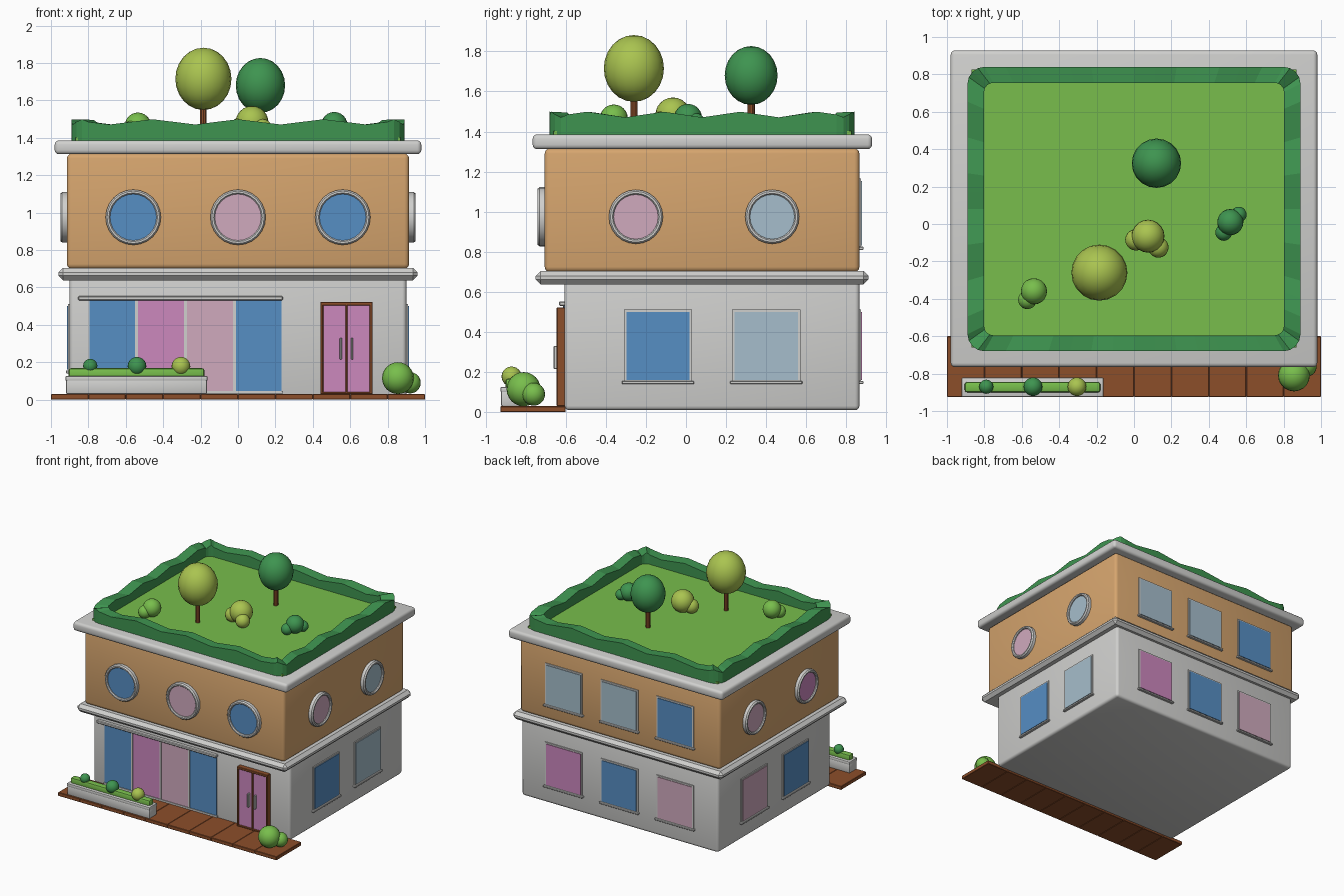
import bpy, bmesh, math
from mathutils import Matrix, Vector

if "Cube" in bpy.data.objects:
    bpy.data.objects.remove(bpy.data.objects["Cube"])


def material(name, r, g, b):
    m = bpy.data.materials.new(name)
    lin = [(c / 255 / 12.92 if c < 10 else ((c / 255 + 0.055) / 1.055) ** 2.4) for c in (r, g, b)]
    m.diffuse_color = (*lin, 1)
    m.use_nodes = True
    m.node_tree.nodes["Principled BSDF"].inputs["Base Color"].default_value = m.diffuse_color
    return m


TAN = material("tan wall", 214, 165, 110)
GREY = material("light grey", 208, 208, 206)
LAWN = material("lawn green", 120, 190, 76)
DARK = material("dark green", 62, 148, 80)
LIME = material("lime green", 170, 196, 80)
BROWN = material("brown wood", 140, 78, 42)
BLUE = material("blue glass", 86, 142, 196)
MAGENTA = material("magenta glass", 204, 136, 190)
PINK = material("pale pink glass", 208, 170, 190)
PALE = material("pale blue glass", 166, 190, 204)


def finish(name, bm, mat, smooth=True, matrix=None):
    if matrix:
        bm.transform(matrix)
    bmesh.ops.recalc_face_normals(bm, faces=bm.faces)
    me = bpy.data.meshes.new(name)
    bm.to_mesh(me)
    bm.free()
    ob = bpy.data.objects.new(name, me)
    bpy.context.collection.objects.link(ob)
    me.materials.append(mat)
    if smooth:
        bpy.ops.object.select_all(action='DESELECT')
        ob.select_set(True)
        bpy.context.view_layer.objects.active = ob
        bpy.ops.object.shade_smooth_by_angle(angle=math.radians(35))
    return ob


def box(name, lo, hi, mat, bevel=0, seg=1, matrix=None):
    bm = bmesh.new()
    lo, hi = Vector(lo), Vector(hi)
    bmesh.ops.create_cube(bm, size=1, matrix=Matrix.Translation((lo + hi) / 2)
                          @ Matrix.Diagonal((*(hi - lo), 1)))
    if bevel:
        bmesh.ops.bevel(bm, geom=bm.edges[:], offset=bevel, segments=seg, profile=0.5, affect='EDGES')
    return finish(name, bm, mat, True, matrix)


def ball(name, x, y, z, r, mat, stretch=1.0):
    bm = bmesh.new()
    bmesh.ops.create_uvsphere(bm, u_segments=20, v_segments=12, radius=r)
    return finish(name, bm, mat, True, Matrix.Translation((x, y, z)) @ Matrix.Diagonal((1, 1, stretch, 1)))


def cylinder(name, r, depth, mat, matrix, sides=24):
    bm = bmesh.new()
    bmesh.ops.create_cone(bm, cap_ends=True, segments=sides, radius1=r, radius2=r, depth=depth)
    return finish(name, bm, mat, True, matrix)


def wall(side, plane):
    """Local axes on a wall: u to the right, v up, w outward."""
    n = {"front": Vector((0, -1, 0)), "right": Vector((1, 0, 0)),
         "back": Vector((0, 1, 0)), "left": Vector((-1, 0, 0))}[side]
    v = Vector((0, 0, 1))
    u = v.cross(n)
    m = Matrix((u, v, n)).transposed().to_4x4()
    m.translation = n * plane
    return m


def square_window(name, frame, u, z0, z1, mat, hw=0.17):
    box(name + "_frame", (u - hw, z0, -0.01), (u + hw, z1, 0.008), GREY, matrix=frame)
    box(name + "_glass", (u - hw + 0.012, z0 + 0.012, 0), (u + hw - 0.012, z1 - 0.012, 0.013), mat, matrix=frame)
    box(name + "_sill", (u - hw - 0.01, z0 - 0.01, -0.01), (u + hw + 0.01, z0 + 0.006, 0.02), GREY, 0.003, matrix=frame)


def round_window(name, frame, u, z, r, mat):
    # Ring swept from a small rounded profile
    bm = bmesh.new()
    ri = r - 0.024
    prof = [(r, -0.01), (r, 0.025), (r - 0.008, 0.035), (ri + 0.006, 0.035), (ri, 0.028), (ri, -0.01)]
    n = 24
    rows = [[bm.verts.new((u + p * math.cos(a), z + p * math.sin(a), w)) for p, w in prof]
            for a in (2 * math.pi * i / n for i in range(n))]
    for i in range(n):
        a, b = rows[i], rows[(i + 1) % n]
        for j in range(len(prof)):
            k = (j + 1) % len(prof)
            bm.faces.new((a[j], b[j], b[k], a[k]))
    finish(name + "_ring", bm, GREY, True, frame)
    cylinder(name + "_glass", ri + 0.002, 0.03, mat, frame @ Matrix.Translation((u, z, 0.005)))


# Main storeys and cornices
box("ground_floor", (-0.9, -0.605, 0.01), (0.9, 0.865, 0.66), GREY, 0.022, 3)
box("middle_cornice", (-0.96, -0.75, 0.638), (0.96, 0.91, 0.705), GREY, 0.025, 1)
box("upper_floor", (-0.915, -0.705, 0.7), (0.915, 0.865, 1.315), TAN, 0.025, 3)
box("roof_slab", (-0.98, -0.765, 1.312), (0.98, 0.928, 1.386), GREY, 0.022, 3)
box("roof_lawn", (-0.87, -0.66, 1.38), (0.87, 0.825, 1.402), LAWN)


# Wavy hedge around the roof
def rounded_ring(hx, hy, r, straight=14, arc=4):
    pts = []
    corners = [(1, -1, -90), (1, 1, 0), (-1, 1, 90), (-1, -1, 180)]
    for c, (sx, sy, a0) in enumerate(corners):
        cx, cy = sx * (hx - r), sy * (hy - r)
        for i in range(arc + 1):
            a = math.radians(a0 + 90 * i / arc)
            pts.append(Vector((cx + r * math.cos(a), cy + r * math.sin(a))))
        nx, ny, na = corners[(c + 1) % 4]
        end = Vector((nx * (hx - r), ny * (hy - r))) + r * Vector((math.cos(math.radians(na)), math.sin(math.radians(na))))
        start = pts[-1]
        pts += [start.lerp(end, i / straight) for i in range(1, straight)]
    return pts


bm = bmesh.new()
outer, inner = rounded_ring(0.89, 0.76, 0.09), rounded_ring(0.802, 0.675, 0.05)
rows = []
for i, (o, q) in enumerate(zip(outer, inner)):
    top = 1.485 + 0.014 * math.sin(2 * math.pi * i * 18 / len(outer))
    rows.append([bm.verts.new((p.x, p.y + 0.08, z)) for p, z in ((o, 1.385), (o, top), (q, top - 0.004), (q, 1.385))])
for i, a in enumerate(rows):
    b = rows[(i + 1) % len(rows)]
    for j in range(4):
        k = (j + 1) % 4
        bm.faces.new((a[j], b[j], b[k], a[k]))
finish("roof_hedge", bm, DARK, False)

# Roof trees
for name, x, y, z, r, mat in (("lime_tree", -0.185, -0.26, 1.715, 0.15, LIME),
                              ("dark_tree", 0.12, 0.325, 1.68, 0.132, DARK)):
    ball(name + "_crown", x, y, z, r, mat, 1.11)
    cylinder(name + "_trunk", 0.018, 0.2, BROWN, Matrix.Translation((x, y, 1.485)), 10)

# Shrubs on the roof, by the entrance and in the planter
for i, (x, y, z, r, mat) in enumerate((
        (0.075, -0.065, 1.482, 0.088, LIME), (0.01, -0.085, 1.45, 0.057, LIME), (0.13, -0.125, 1.445, 0.055, LIME),
        (0.515, 0.01, 1.468, 0.07, DARK), (0.56, 0.05, 1.45, 0.042, DARK), (0.48, -0.045, 1.44, 0.045, DARK),
        (-0.535, -0.36, 1.465, 0.07, LAWN), (-0.57, -0.405, 1.44, 0.05, LAWN),
        (0.855, -0.81, 0.115, 0.085, LAWN), (0.92, -0.76, 0.09, 0.057, LAWN),
        (-0.79, -0.87, 0.18, 0.038, DARK), (-0.54, -0.87, 0.178, 0.05, DARK), (-0.305, -0.87, 0.178, 0.05, LIME))):
    ball(f"shrub_{i + 1}", x, y, z, r, mat)

# Plank deck and planter
for i in range(10):
    x = -1 + 0.2 * i
    box(f"deck_plank_{i + 1}", (x, -0.925, 0), (x + 0.2, -0.6, 0.03), BROWN, 0.003)
box("planter", (-0.92, -0.922, 0.03), (-0.165, -0.825, 0.108), GREY, 0.008, 2)
box("planter_rim", (-0.922, -0.925, 0.1), (-0.163, -0.822, 0.126), GREY, 0.006, 2)
box("planter_hedge", (-0.905, -0.9, 0.11), (-0.18, -0.845, 0.168), LAWN, 0.012, 2)

# Shop front: tall panes, mullions and top rail
front = wall("front", 0.605)
for i, mat in enumerate((BLUE, MAGENTA, PINK, BLUE)):
    u = -0.795 + 0.261 * i
    box(f"shop_pane_{i + 1}", (u, 0.045, -0.01), (u + 0.245, 0.53, 0.006), mat, matrix=front)
    if i:
        box(f"mullion_{i}", (u - 0.016, 0.045, -0.01), (u, 0.53, 0.009), GREY, matrix=front)
box("shop_sill", (-0.8, 0.032, -0.01), (0.24, 0.046, 0.012), GREY, matrix=front)
box("shop_rail", (-0.855, 0.53, -0.01), (0.24, 0.553, 0.028), GREY, 0.005, matrix=front)

# Double door
for name, lo, hi in (("left_jamb", (0.44, 0.03), (0.456, 0.522)), ("right_jamb", (0.704, 0.03), (0.72, 0.522)),
                     ("lintel", (0.44, 0.503), (0.72, 0.522)), ("threshold", (0.44, 0.03), (0.72, 0.042)),
                     ("middle_stile", (0.574, 0.035), (0.586, 0.51))):
    box("door_" + name, (*lo, -0.01), (*hi, 0.04), BROWN, 0.003, matrix=front)
for i, u in enumerate((0.456, 0.586)):
    box(f"door_leaf_{i + 1}", (u, 0.04, -0.01), (u + 0.118, 0.504, 0.03), MAGENTA, matrix=front)
    h = 0.55 if i == 0 else 0.61
    box(f"door_handle_{i + 1}", (h - 0.006, 0.215, 0.028), (h + 0.006, 0.33, 0.055), GREY, 0.003, matrix=front)

# Round windows on the upper floor
for i, (u, mat) in enumerate(((-0.56, BLUE), (0, PINK), (0.56, BLUE))):
    round_window(f"front_round_window_{i + 1}", wall("front", 0.705), u, 0.975, 0.148, mat)
for side, mats in (("right", (PINK, PALE)), ("left", (MAGENTA, PINK))):
    for i, (y, mat) in enumerate(zip((-0.25, 0.43), mats)):
        u = y if side == "right" else -y
        round_window(f"{side}_round_window_{i + 1}", wall(side, 0.915), u, 0.975, 0.135, mat)

# Square windows on the ground floor sides and the back
for side, mats in (("right", (BLUE, PALE)), ("left", (BLUE, PINK))):
    for i, (y, mat) in enumerate(zip((-0.14, 0.4), mats)):
        square_window(f"{side}_window_{i + 1}", wall(side, 0.9), y if side == "right" else -y, 0.15, 0.512, mat)
for floor, z0, z1, mats in (("lower", 0.15, 0.512, (MAGENTA, BLUE, PINK)), ("upper", 0.82, 1.165, (PALE, PALE, BLUE))):
    for i, mat in enumerate(mats):
        square_window(f"back_{floor}_window_{i + 1}", wall("back", 0.865), 0.51 * (i - 1), z0, z1, mat)
